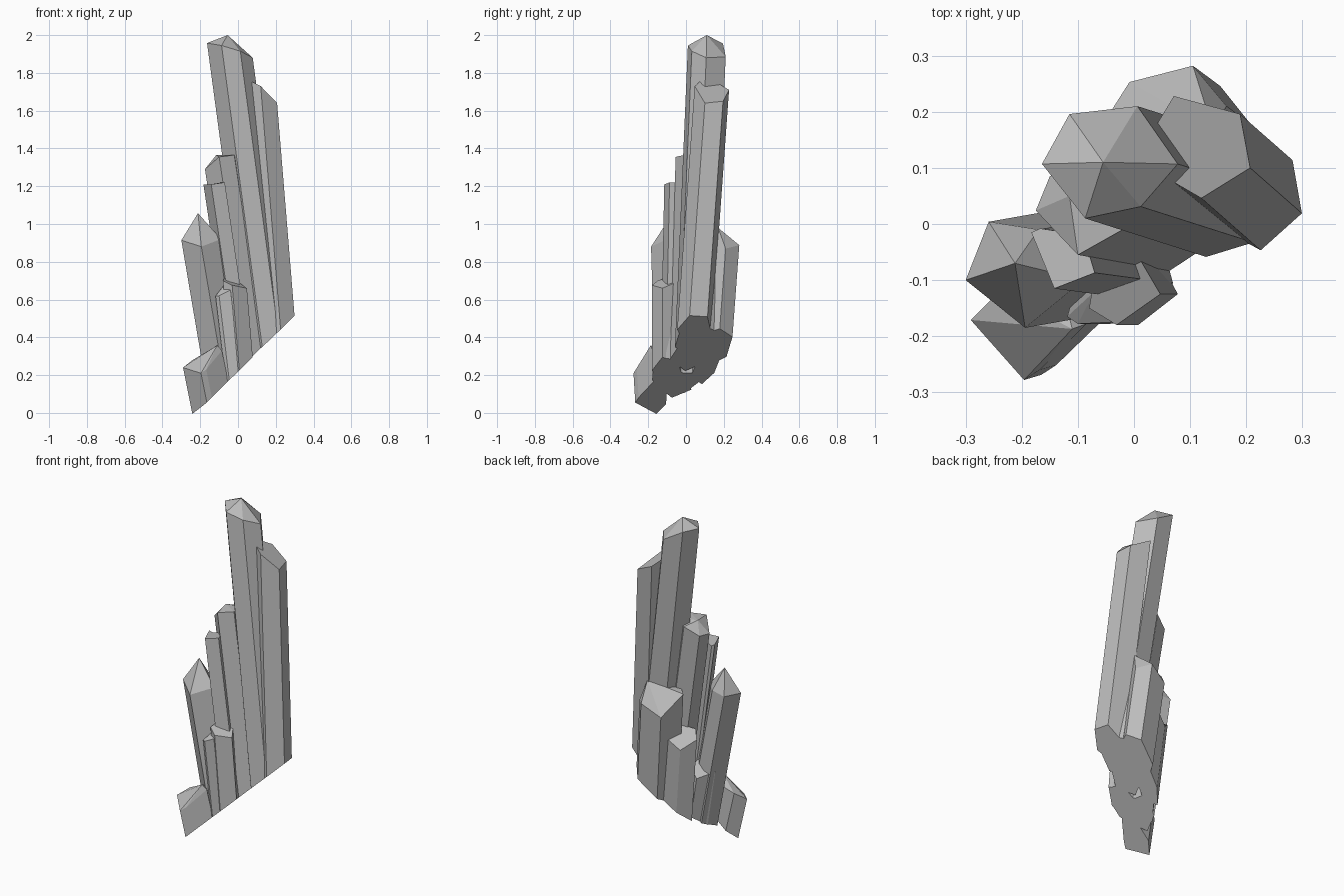
import bpy
import bmesh
from mathutils import Vector

# Remove the default object
default_cube = bpy.data.objects.get("Cube")
if default_cube:
    bpy.data.objects.remove(default_cube, do_unlink=True)

# Single stone colour shared by the whole cluster
stone = bpy.data.materials.new("grey_stone")
stone.use_nodes = True
stone_colour = (0.5, 0.5, 0.5, 1.0)
stone.diffuse_color = stone_colour
stone.node_tree.nodes["Principled BSDF"].inputs["Base Color"].default_value = stone_colour

# Slanted plane that cuts off the foot of every crystal
CUT_HEIGHT, CUT_SLOPE_X, CUT_SLOPE_Y = 0.235, 0.93, 0.10


def foot_point(corner, lean):
    """Slide a rim corner down along the crystal's lean to the cut plane."""
    direction = Vector((lean[0], lean[1], 1.0))
    gap = corner.z - CUT_HEIGHT - CUT_SLOPE_X * corner.x - CUT_SLOPE_Y * corner.y
    closing_rate = direction.z - CUT_SLOPE_X * direction.x - CUT_SLOPE_Y * direction.y
    return corner - direction * (gap / closing_rate)


def crystal(name, lean, rim, apex=None):
    """Leaning prism with a slanted foot, topped by a point or a flat cut."""
    bm = bmesh.new()
    corners = [Vector(point) for point in rim]
    upper = [bm.verts.new(corner) for corner in corners]
    lower = [bm.verts.new(foot_point(corner, lean)) for corner in corners]
    tip = bm.verts.new(apex) if apex else None
    count = len(corners)
    for i in range(count):
        j = (i + 1) % count
        bm.faces.new((lower[i], lower[j], upper[j], upper[i]))
        if tip:
            bm.faces.new((upper[i], upper[j], tip))
    if not tip:
        bm.faces.new(upper)
    bm.faces.new(list(reversed(lower)))
    bmesh.ops.recalc_face_normals(bm, faces=bm.faces[:])

    mesh = bpy.data.meshes.new(name)
    bm.to_mesh(mesh)
    bm.free()
    mesh.materials.append(stone)
    obj = bpy.data.objects.new(name, mesh)
    bpy.context.scene.collection.objects.link(obj)
    return obj


# Tallest crystal with a low six-sided point
crystal("tallest_crystal", lean=(-0.135, 0.043),
        rim=[(-0.164, 0.107, 1.958), (-0.087, 0.01, 1.945), (0.012, 0.031, 1.915),
             (0.078, 0.107, 1.88), (0.006, 0.21, 1.885), (-0.115, 0.196, 1.955)],
        apex=(-0.055, 0.11, 2.0))

# Second tallest crystal with a slanted flat top
crystal("slant_topped_crystal", lean=(-0.082, 0.072),
        rim=[(0.207, 0.10, 1.64), (0.189, 0.196, 1.65), (0.071, 0.228, 1.71),
             (0.03, 0.16, 1.75), (0.07, 0.075, 1.755), (0.12, 0.046, 1.73)])

# Broad crystal behind the tall pair
crystal("back_crystal", lean=(-0.10, 0.074),
        rim=[(-0.08, 0.14, 0.94), (0.0, 0.06, 0.95), (0.12, 0.09, 0.95),
             (0.165, 0.21, 0.87), (0.105, 0.282, 0.888), (-0.008, 0.253, 0.82)],
        apex=(0.14, 0.17, 0.98))

# Middle crystal beside the tallest one
crystal("middle_crystal", lean=(-0.152, 0.027),
        rim=[(-0.175, 0.024, 1.29), (-0.10, -0.055, 1.355), (-0.02, -0.01, 1.365),
             (0.0, 0.08, 1.36), (-0.07, 0.12, 1.34), (-0.15, 0.085, 1.29)],
        apex=(-0.115, 0.05, 1.365))

# Slim crystal in front of the middle one
crystal("slim_crystal", lean=(-0.15, 0.02),
        rim=[(-0.183, -0.015, 1.21), (-0.142, -0.115, 1.21), (-0.07, -0.087, 1.22),
             (-0.09, -0.02, 1.22), (-0.167, -0.008, 1.20)])

# Pointed crystal on the outer side
crystal("pointed_crystal", lean=(-0.17, -0.03),
        rim=[(-0.30, -0.10, 0.914), (-0.194, -0.185, 0.88), (-0.09, -0.10, 0.92),
             (-0.17, -0.01, 0.93), (-0.259, 0.004, 0.92)],
        apex=(-0.212, -0.07, 1.057))

# Short crystals along the front
crystal("front_crystal", lean=(-0.085, 0.0),
        rim=[(-0.07, -0.092, 0.72), (-0.08, -0.15, 0.70), (-0.031, -0.18, 0.676),
             (0.047, -0.125, 0.66), (0.013, -0.067, 0.685)])
crystal("front_small_crystal", lean=(-0.12, 0.0),
        rim=[(-0.119, -0.165, 0.617), (-0.10, -0.178, 0.62), (-0.04, -0.175, 0.65),
             (-0.03, -0.10, 0.67), (-0.10, -0.10, 0.65)],
        apex=(-0.07, -0.12, 0.68))

# Lowest stub at the outer front corner
crystal("lowest_stub", lean=(-0.20, -0.06),
        rim=[(-0.291, -0.171, 0.24), (-0.196, -0.278, 0.21), (-0.168, -0.26, 0.23),
             (-0.085, -0.178, 0.33), (-0.13, -0.11, 0.32), (-0.24, -0.12, 0.28)],
        apex=(-0.11, -0.187, 0.357))

# Two short crystals filling the rear
crystal("rear_short_crystal", lean=(-0.10, 0.05),
        rim=[(-0.15, 0.11, 0.67), (-0.10, 0.05, 0.70), (-0.02, 0.08, 0.72),
             (0.0, 0.20, 0.68), (-0.08, 0.17, 0.61)])
crystal("rear_stub", lean=(-0.15, 0.0),
        rim=[(-0.19, -0.01, 0.44), (-0.14, -0.08, 0.48), (-0.06, -0.04, 0.48),
             (-0.07, 0.05, 0.46), (-0.12, 0.07, 0.41)])
